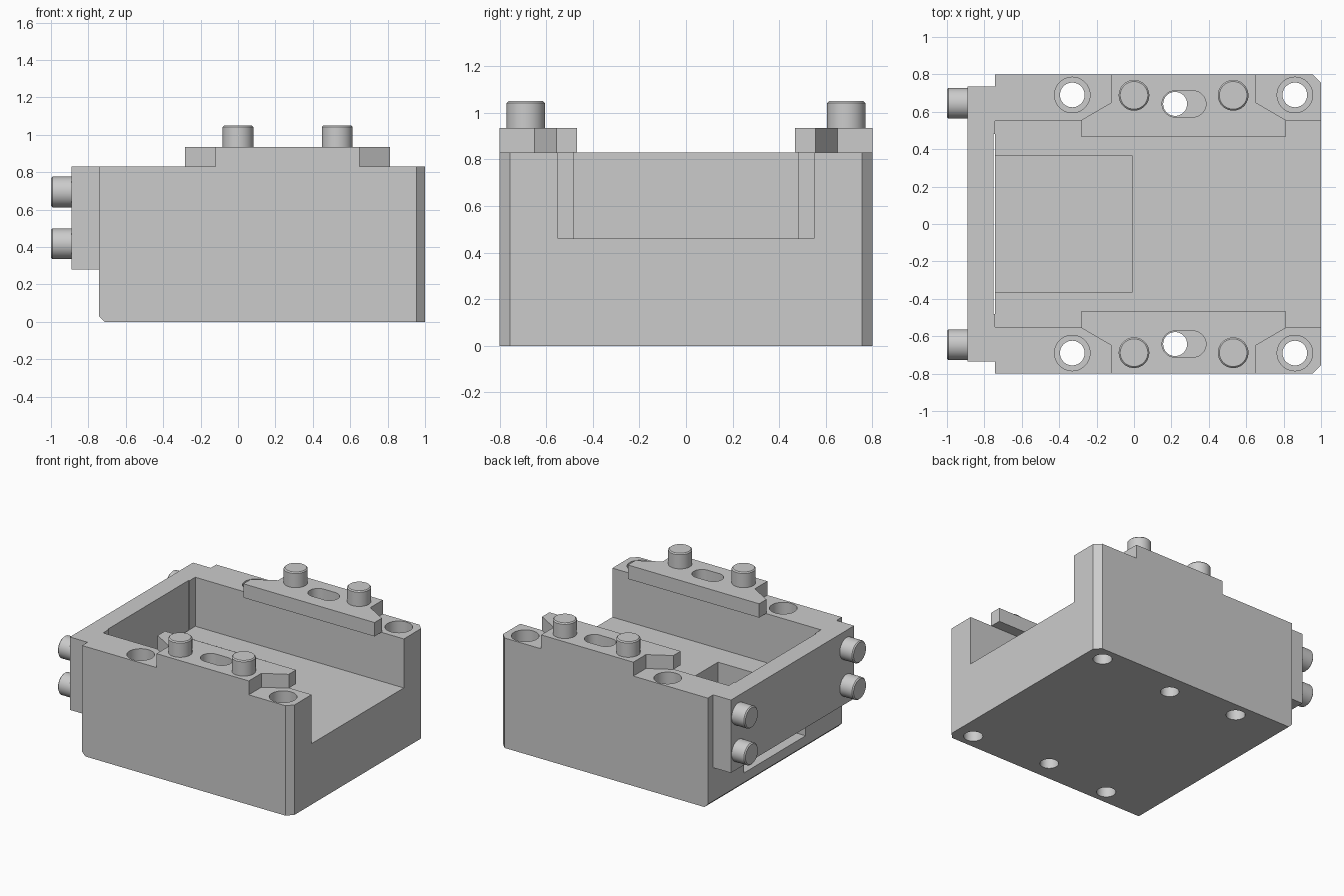
import bpy, bmesh, math
from mathutils import Matrix

if "Cube" in bpy.data.objects:
    bpy.data.objects.remove(bpy.data.objects["Cube"])


def finish(name, bm):
    bmesh.ops.recalc_face_normals(bm, faces=bm.faces[:])
    me = bpy.data.meshes.new(name)
    bm.to_mesh(me)
    bm.free()
    ob = bpy.data.objects.new(name, me)
    bpy.context.collection.objects.link(ob)
    return ob


def prism(name, pts, z0, z1):
    """Extrude an xy outline from z0 to z1."""
    bm = bmesh.new()
    face = bm.faces.new([bm.verts.new((x, y, z0)) for x, y in pts])
    new = bmesh.ops.extrude_face_region(bm, geom=[face])["geom"]
    bmesh.ops.translate(bm, vec=(0, 0, z1 - z0),
                        verts=[v for v in new if isinstance(v, bmesh.types.BMVert)])
    return finish(name, bm)


def box(name, x0, x1, y0, y1, z0, z1):
    return prism(name, [(x0, y0), (x1, y0), (x1, y1), (x0, y1)], z0, z1)


def rod(name, x, y, r, z0, z1):
    """Vertical round cutter."""
    pts = [(x + r * math.cos(a * math.pi / 20), y + r * math.sin(a * math.pi / 20))
           for a in range(40)]
    return prism(name, pts, z0, z1)


def smooth(ob):
    bpy.ops.object.select_all(action='DESELECT')
    bpy.context.view_layer.objects.active = ob
    ob.select_set(True)
    bpy.ops.object.shade_smooth_by_angle(angle=math.radians(30))


def cut(ob, cutters):
    """Subtract the cutters, then remove them."""
    for c in cutters:
        m = ob.modifiers.new("cut", 'BOOLEAN')
        m.operation, m.solver, m.object = 'DIFFERENCE', 'EXACT', c
        c.hide_render = True
        bpy.context.view_layer.objects.active = ob
        bpy.ops.object.modifier_apply(modifier=m.name)
        bpy.data.objects.remove(c)
    smooth(ob)


def screw(name, matrix, r, length):
    """Cylindrical screw head with a small chamfer, starting at the origin."""
    bm = bmesh.new()
    bmesh.ops.create_cone(bm, cap_ends=True, segments=40, radius1=r, radius2=r, depth=length,
                          matrix=Matrix.Translation((0, 0, length / 2)))
    rim = [e for e in bm.edges if all(v.co.z > length - 1e-4 for v in e.verts)]
    bmesh.ops.bevel(bm, geom=rim, offset=0.008, segments=1, affect='EDGES')
    bm.transform(matrix)
    smooth(finish(name, bm))


# Main block with chamfered right corners
c = 0.045
body = prism("body", [(-0.742, -0.8), (1 - c, -0.8), (1, -0.8 + c), (1, 0.8 - c),
                      (1 - c, 0.8), (-0.742, 0.8)], 0, 0.83)
# Chamfer on the lower left edge
bm = bmesh.new()
bm.from_mesh(body.data)
edge = [e for e in bm.edges if all(v.co.x < -0.7 and v.co.z < 0.01 for v in e.verts)]
bmesh.ops.bevel(bm, geom=edge, offset=0.028, segments=1, affect='EDGES')
bm.to_mesh(body.data)
bm.free()

# Channel, floor pocket open to the left, and mounting holes
cutters = [box("channel", -1, 1.2, -0.55, 0.55, 0.46, 1),
           box("pocket", -1, -0.01, -0.367, 0.367, 0.1, 0.6)]
for s in (-1, 1):
    for x in (-0.33, 0.86):
        cutters.append(rod("counterbore", x, s * 0.69, 0.095, 0.5, 1))
        cutters.append(rod("hole", x, s * 0.69, 0.066, -0.1, 0.6))
    cutters.append(rod("hole", 0.22, s * 0.642, 0.064, -0.1, 1))
cut(body, cutters)

# End plate closing the channel, with a shallow relief on its inner face
prism("end_plate", [(-0.89, -0.735), (-0.742, -0.735), (-0.742, -0.482), (-0.75, -0.482),
                    (-0.75, 0.482), (-0.742, 0.482), (-0.742, 0.735), (-0.89, 0.735)], 0.28, 0.83)

# Clamps and screws, mirrored front to back
half = [(-0.12, 0.8), (-0.12, 0.65), (-0.283, 0.555), (-0.283, 0.468),
        (0.813, 0.468), (0.813, 0.555), (0.65, 0.65), (0.65, 0.8)]
for s, side in ((-1, "front"), (1, "back")):
    clamp = prism(side + "_clamp", [(x, s * y) for x, y in half], 0.83, 0.935)
    slot = []
    for i in range(41):
        a = math.pi / 2 + i * math.pi / 20
        slot.append((0.22 + 0.07 * math.cos(a), s * 0.642 + 0.07 * math.sin(a)) if i <= 20 else
                    (0.315 + 0.07 * math.cos(a), s * 0.642 + 0.07 * math.sin(a)))
    cut(clamp, [prism("slot", slot, 0.7, 1.1)])
    for x in (0, 0.53):
        screw(side + "_clamp_screw", Matrix.Translation((x, s * 0.688, 0.935)), 0.082, 0.115)
    for z in (0.417, 0.694):
        screw(side + "_plate_screw", Matrix.Translation((-0.89, s * 0.645, z))
              @ Matrix.Rotation(-math.pi / 2, 4, 'Y'), 0.082, 0.11)
